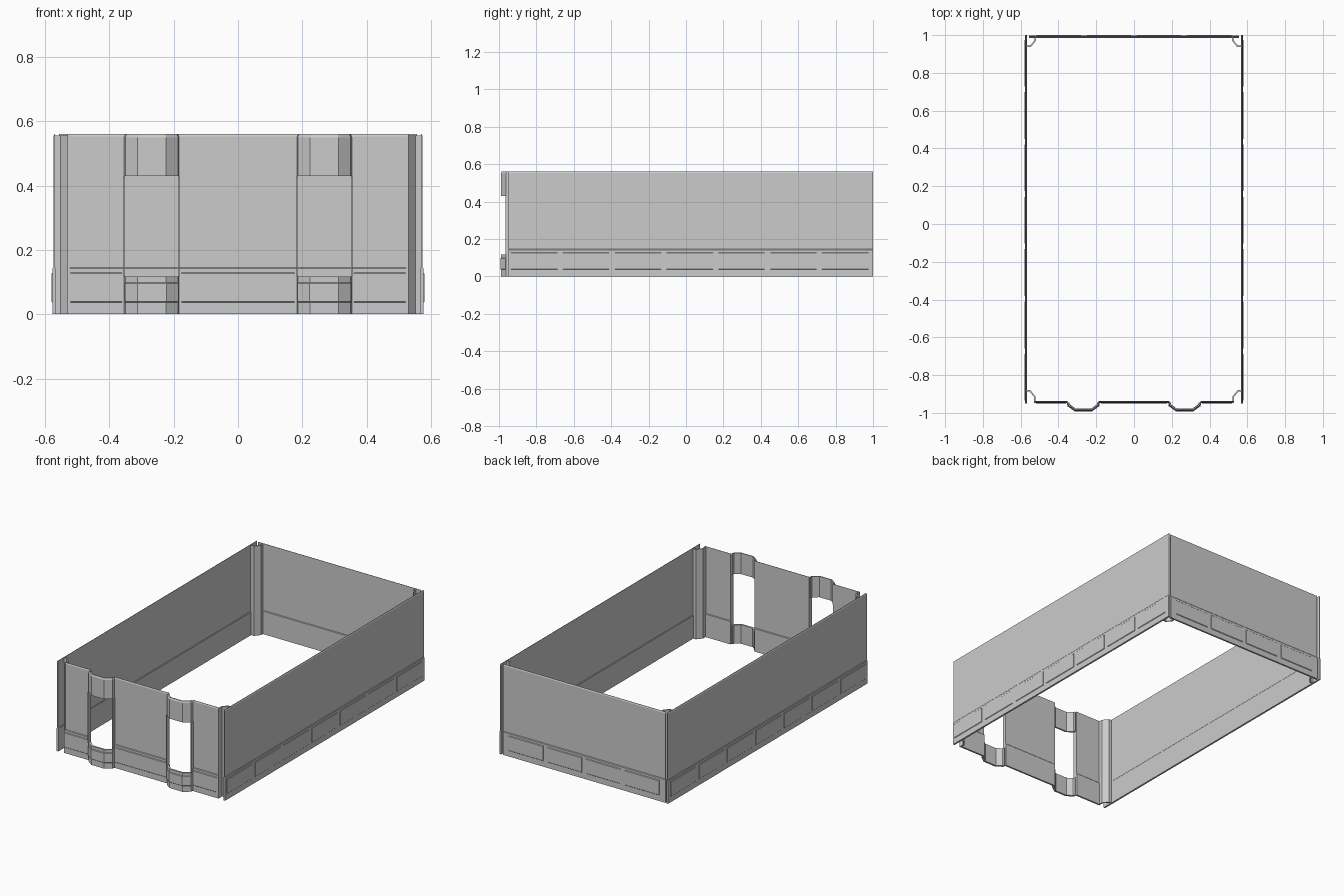
import bpy, bmesh
from mathutils import Vector

if "Cube" in bpy.data.objects:
    bpy.data.objects.remove(bpy.data.objects["Cube"])


def sweep(name, path, section, mirror=False):
    """Sweep a closed (outward offset, z) section along a plan path; outward is right of travel."""
    pts = [Vector(p) for p in path]
    dirs = [(b - a).normalized() for a, b in zip(pts, pts[1:])]
    norms = [Vector((d.y, -d.x)) for d in dirs]
    bm = bmesh.new()
    rings = []
    for i, p in enumerate(pts):
        n1, n2 = norms[max(i - 1, 0)], norms[min(i, len(norms) - 1)]
        miter = (n1 + n2) / (1 + n1.dot(n2))
        rings.append([bm.verts.new((*(p + miter * o), z)) for o, z in section])
    k = len(section)
    for a, b in zip(rings, rings[1:]):
        for j in range(k):
            bm.faces.new((a[j], a[(j + 1) % k], b[(j + 1) % k], b[j]))
    bm.faces.new(rings[0])
    bm.faces.new(rings[-1])
    bmesh.ops.recalc_face_normals(bm, faces=bm.faces)
    mesh = bpy.data.meshes.new(name)
    bm.to_mesh(mesh)
    bm.free()
    ob = bpy.data.objects.new(name, mesh)
    bpy.context.collection.objects.link(ob)
    if mirror:
        ob.modifiers.new("mirror", 'MIRROR')
    return ob


def slab(z0, z1, t=0.008):
    return [(0, z0), (0, z1), (-t, z1), (-t, z0)]


def raised(z0, z1):
    return [(-0.001, z0), (0.003, z0 + 0.004), (0.003, z1 - 0.004), (-0.001, z1)]


def panels(name, a, b, count, gap, mirror=False):
    """Row of raised panels between two plan points."""
    a, b = Vector(a), Vector(b)
    half = gap / (b - a).length / 2
    for i in range(count):
        p = a.lerp(b, i / count + half)
        q = a.lerp(b, (i + 1) / count - half)
        sweep(f"{name}_{i + 1}", [p, q], raised(0.035, 0.13), mirror)


# Wall section: thicker lower band, thin upper sheet, chamfered rim
WALL = [(0, 0), (0, 0.142), (-0.003, 0.146), (-0.003, 0.552), (-0.006, 0.56),
        (-0.008, 0.56), (-0.008, 0.146), (-0.011, 0.142), (-0.011, 0)]
FRONT, BACK, SIDE = -0.947, 0.997, 0.577

# Side walls and their panels
sweep("side_wall", [(SIDE, -0.95), (SIDE, 1.0)], WALL, True)
panels("side_panel", (SIDE, -0.95), (SIDE, 0.99), 7, 0.03, True)

# Back wall and its panels
sweep("back_wall", [(0.557, BACK), (-0.557, BACK)], WALL)
panels("back_panel", (0.53, BACK), (-0.53, BACK), 4, 0.03)

# Front wall: centre section and outer sections either side of the openings
sweep("front_centre", [(-0.187, FRONT), (0.187, FRONT)], WALL)
sweep("front_outer", [(0.351, FRONT), (0.53, FRONT)], WALL, True)
panels("front_centre_panel", (-0.19, FRONT), (0.19, FRONT), 1, 0.03)
panels("front_outer_panel", (0.35, FRONT), (0.53, FRONT), 1, 0.02, True)

# Bulges below and above the front openings
bulge = [(0.183, FRONT), (0.186, -0.962), (0.224, -0.99),
         (0.312, -0.99), (0.350, -0.962), (0.354, FRONT)]
sweep("lower_bulge", bulge, slab(0, 0.117, 0.012), True)
sweep("upper_bulge", bulge, [(0, 0.43), (0, 0.55), (-0.004, 0.56),
                             (-0.01, 0.56), (-0.01, 0.43)], True)
sweep("bulge_panel", bulge[1:5], raised(0.035, 0.10), True)

# Small flanges up the sides of the openings
for side, x in (("inner", 0.187), ("outer", 0.356)):
    sweep(f"{side}_jamb", [(x, -0.965), (x, FRONT + 0.004)],
          [(0, 0.117), (0, 0.43), (-0.005, 0.43), (-0.005, 0.117)], True)

# Stepped corner posts, open to the outside
sweep("front_corner", [(0.53, FRONT), (0.53, -0.915), (0.552, -0.888), (SIDE - 0.004, -0.888)],
      slab(0, 0.556), True)
sweep("back_corner", [(SIDE - 0.004, 0.945), (0.55, 0.945), (0.528, 0.972), (0.528, BACK - 0.004)],
      slab(0, 0.556), True)
